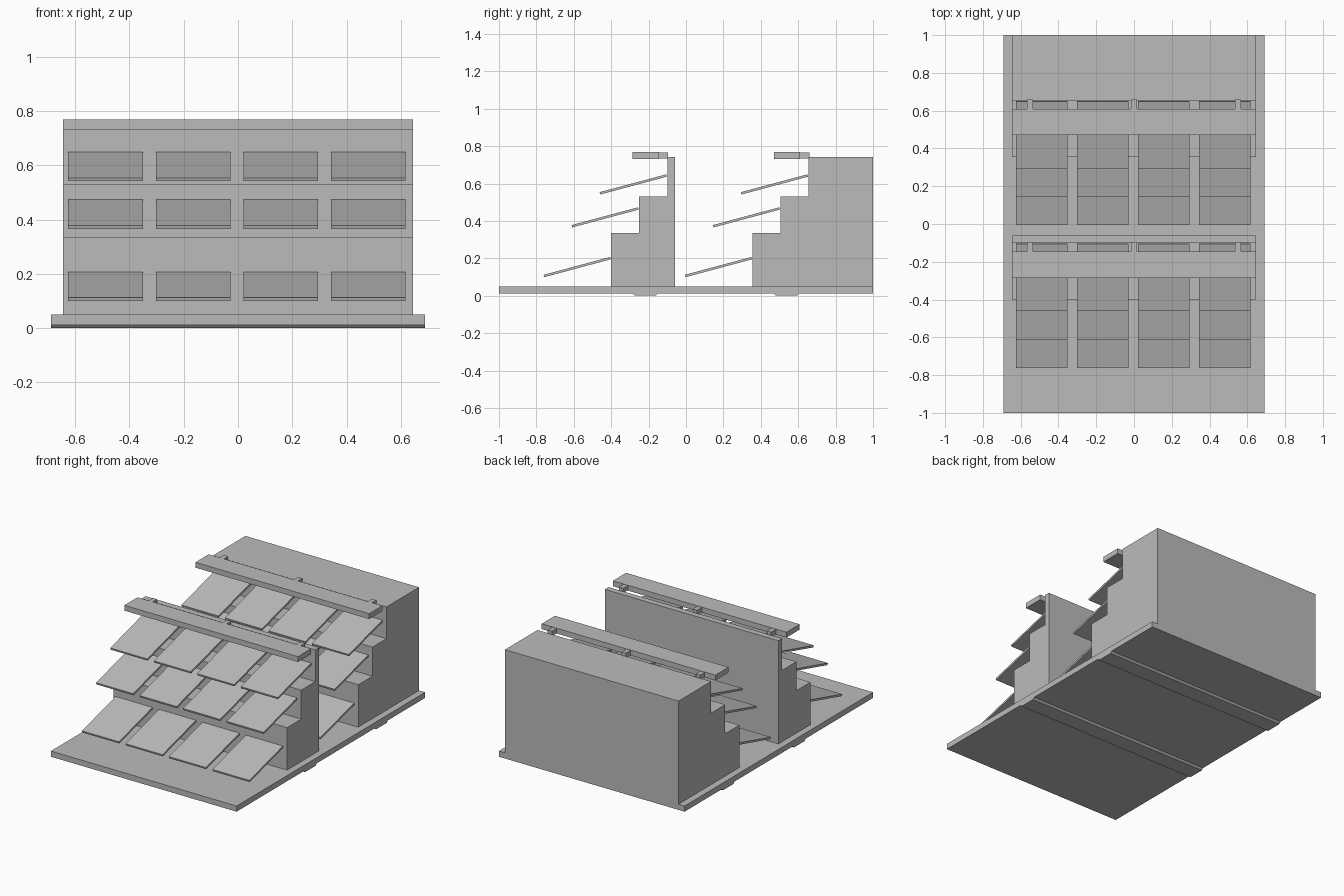
import bpy
import bmesh
from math import radians
from mathutils import Matrix, Vector

cube = bpy.data.objects.get("Cube")
if cube:
    bpy.data.objects.remove(cube, do_unlink=True)

grey = bpy.data.materials.new("plain grey")
grey.use_nodes = True
GREY = (0.5, 0.5, 0.5, 1)
grey.diffuse_color = GREY
grey.node_tree.nodes["Principled BSDF"].inputs["Base Color"].default_value = GREY


def finish(name, bm):
    bmesh.ops.recalc_face_normals(bm, faces=bm.faces)
    mesh = bpy.data.meshes.new(name)
    bm.to_mesh(mesh)
    bm.free()
    mesh.materials.append(grey)
    obj = bpy.data.objects.new(name, mesh)
    bpy.context.collection.objects.link(obj)
    return obj


def extrude_profile(name, points, half_width):
    """Sweep a side outline of (y, z) points across the width."""
    bm = bmesh.new()
    face = bm.faces.new([bm.verts.new((-half_width, y, z)) for y, z in points])
    swept = bmesh.ops.extrude_face_region(bm, geom=[face])["geom"]
    verts = [g for g in swept if isinstance(g, bmesh.types.BMVert)]
    bmesh.ops.translate(bm, verts=verts, vec=(2 * half_width, 0, 0))
    return finish(name, bm)


def box(name, low, high):
    low, high = Vector(low), Vector(high)
    bm = bmesh.new()
    bmesh.ops.create_cube(bm, size=1)
    bmesh.ops.scale(bm, verts=bm.verts, vec=high - low)
    bmesh.ops.translate(bm, verts=bm.verts, vec=(low + high) / 2)
    return finish(name, bm)


def tilted_panel(name, x, y, z):
    """Thin slab whose rear top edge is at (x, y, z), sloping down to the front."""
    length, width, thick = 0.368, 0.275, 0.013
    bm = bmesh.new()
    bmesh.ops.create_cube(bm, size=1)
    bmesh.ops.scale(bm, verts=bm.verts, vec=(width, length, thick))
    bmesh.ops.translate(bm, verts=bm.verts, vec=(0, -length / 2, -thick / 2))
    bm.transform(Matrix.Translation((x, y, z)) @ Matrix.Rotation(radians(15), 4, 'X'))
    return finish(name, bm)


BASE_HALF, BODY_HALF = 0.69, 0.645
BASE_TOP = 0.05
STEP_DEPTH = 0.15
STEP_TOPS = (0.335, 0.53, 0.743)

# Ground slab
box("base_slab", (-BASE_HALF, -1, 0.012), (BASE_HALF, 1, BASE_TOP))

# Two stepped stands: name, front y, back y
for side, front, back in (("front", -0.4, -0.06), ("rear", 0.355, 1.0)):
    # Stepped body
    outline = [(back, BASE_TOP)]
    bottom = BASE_TOP
    for i, top in enumerate(STEP_TOPS):
        y = front + i * STEP_DEPTH
        outline += [(y, bottom), (y, top)]
        bottom = top
    outline.append((back, bottom))
    extrude_profile(f"{side}_stepped_body", outline, BODY_HALF)

    # Three rows of four sloping panels
    for row, z in enumerate((0.207, 0.473, 0.649)):
        for col in range(4):
            x = -0.004 + (col - 1.5) * 0.323
            tilted_panel(f"{side}_panel_{row + 1}_{col + 1}",
                         x, front + row * STEP_DEPTH - 0.006, z)

    # Overhead beam and the small brackets that hold it
    beam = front + 0.115
    beam_back = beam + 0.14
    box(f"{side}_top_beam", (-BODY_HALF, beam, 0.732), (BODY_HALF, beam_back, 0.768))
    for i, x in enumerate((-0.55, 0, 0.55)):
        box(f"{side}_beam_bracket_{i + 1}", (x - 0.016, beam_back, 0.734),
            (x + 0.016, front + 0.304, 0.766))

    # Shallow rib with sloped edges beneath the slab
    extrude_profile(f"{side}_under_rib",
                    [(beam, 0.012), (beam + 0.012, 0),
                     (beam + 0.123, 0), (beam + 0.135, 0.012)], BASE_HALF)
